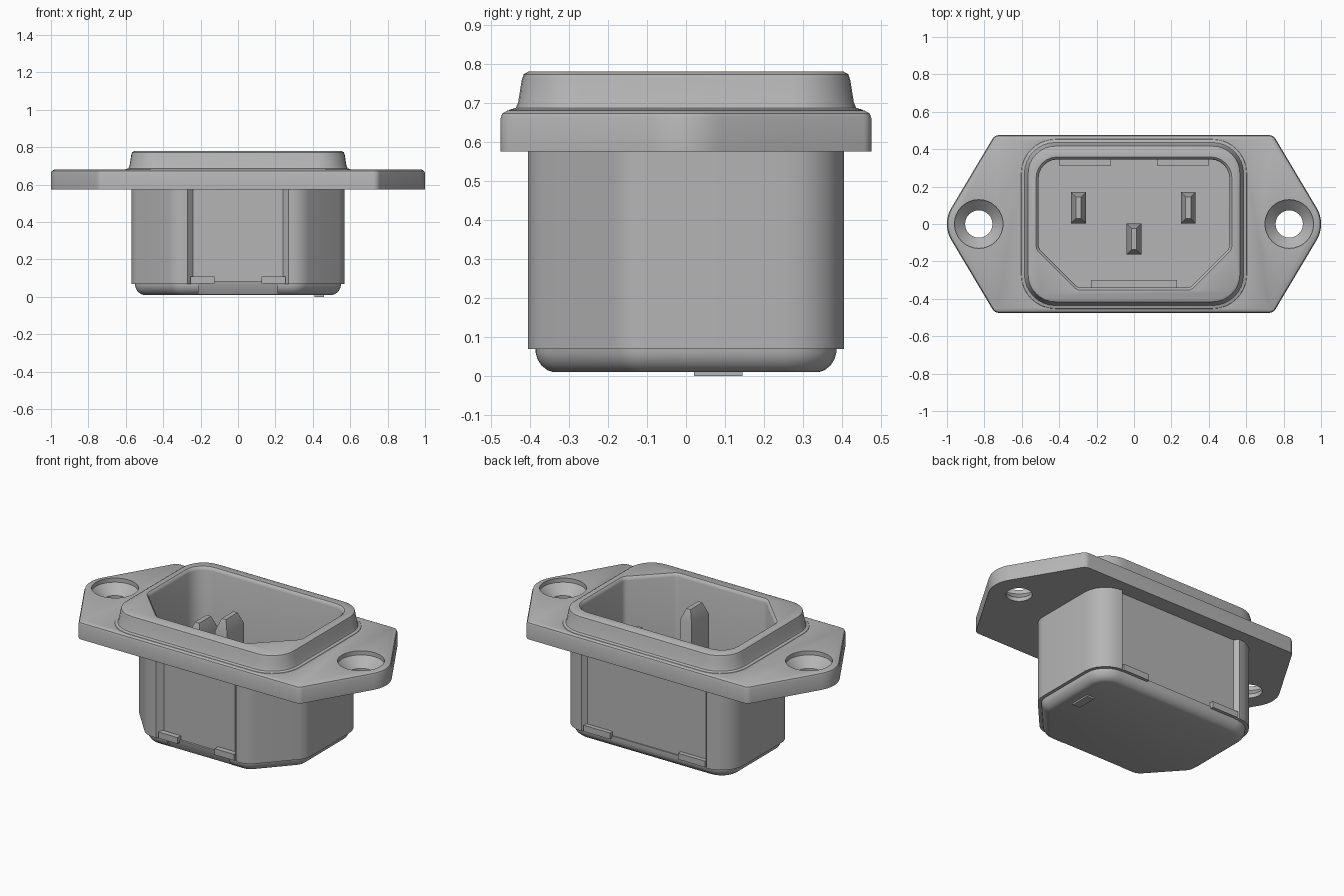
import bpy, bmesh, math
from mathutils import Vector

cube = bpy.data.objects.get("Cube")
if cube:
    bpy.data.objects.remove(cube, do_unlink=True)

grey = bpy.data.materials.new("light_grey_plastic")
grey.use_nodes = True
colour = (0.46, 0.46, 0.46, 1)
grey.diffuse_color = colour
grey.node_tree.nodes["Principled BSDF"].inputs["Base Color"].default_value = colour


def outline(corners, radii, inset, seg):
    """Inset a convex counter-clockwise polygon and round its corners."""
    pts = []
    for i, corner in enumerate(corners):
        p = Vector(corner)
        u = (Vector(corners[i - 1]) - p).normalized()
        v = (Vector(corners[(i + 1) % len(corners)]) - p).normalized()
        half = u.angle(v) / 2
        r = radii[i] if isinstance(radii, (list, tuple)) else radii
        centre = p + (u + v).normalized() * max(r, inset) / math.sin(half)
        r = max(r - inset, 0)
        middle = -(u + v)
        mid_angle = math.atan2(middle.y, middle.x)
        sweep = math.pi / 2 - half
        for k in range(seg + 1):
            a = mid_angle + sweep * (2 * k / seg - 1)
            pts.append(centre + r * Vector((math.cos(a), math.sin(a))))
    return pts


def loft(name, corners, levels, radii=0, seg=6):
    """Stack inset copies of one outline; levels are (z, inset)."""
    bm = bmesh.new()
    rings = [[bm.verts.new((p.x, p.y, z)) for p in outline(corners, radii, d, seg)]
             for z, d in levels]
    n = len(rings[0])
    for low, high in zip(rings, rings[1:]):
        for i in range(n):
            j = (i + 1) % n
            bm.faces.new((low[i], low[j], high[j], high[i]))
    bm.faces.new(rings[0][::-1])
    bm.faces.new(rings[-1])
    bmesh.ops.remove_doubles(bm, verts=bm.verts, dist=1e-5)
    bmesh.ops.recalc_face_normals(bm, faces=bm.faces)
    mesh = bpy.data.meshes.new(name)
    bm.to_mesh(mesh)
    bm.free()
    mesh.materials.append(grey)
    obj = bpy.data.objects.new(name, mesh)
    bpy.context.collection.objects.link(obj)
    return obj


def rect(x, y, hx, hy):
    return [(x - hx, y - hy), (x + hx, y - hy), (x + hx, y + hy), (x - hx, y + hy)]


def box(name, x, y, hx, hy, z0, z1):
    return loft(name, rect(x, y, hx, hy), [(z0, 0), (z1, 0)], seg=1)


def combine(obj, other, operation):
    mod = obj.modifiers.new("combine", "BOOLEAN")
    mod.operation, mod.object, mod.solver = operation, other, "EXACT"
    bpy.context.view_layer.objects.active = obj
    bpy.ops.object.modifier_apply(modifier=mod.name)
    bpy.data.objects.remove(other, do_unlink=True)


# Mounting flange with rounded ears
housing = loft("housing", [(-0.745, -0.475), (0.745, -0.475), (1.028, 0),
                           (0.745, 0.475), (-0.745, 0.475), (-1.028, 0)],
               [(0.575, 0), (0.66, 0), (0.673, 0.005), (0.68, 0.018)],
               [0.04, 0.04, 0.17] * 2, seg=8)

# Raised collar with a small fillet at its foot
collar = loft("collar", rect(0, 0, 0.58, 0.43),
              [(0.67, -0.03), (0.682, -0.022), (0.687, -0.006), (0.7, 0),
               (0.757, 0.009), (0.773, 0.014), (0.78, 0.027)], 0.16, seg=8)
combine(housing, collar, "UNION")

# Rear body with chamfered front corners
body_shape = [(-0.34, -0.405), (0.34, -0.405), (0.57, -0.15),
              (0.57, 0.405), (-0.57, 0.405), (-0.57, -0.15)]
body_radii = [0.12, 0.12, 0.12, 0.15, 0.15, 0.12]
combine(housing, loft("body", body_shape, [(0.07, 0), (0.6, 0)], body_radii), "UNION")

# Plug cavity
cavity = loft("cavity", [(-0.3, -0.34), (0.3, -0.34), (0.51, -0.13),
                         (0.51, 0.345), (-0.51, 0.345), (-0.51, -0.13)],
              [(0.12, 0), (0.76, 0), (0.773, -0.005), (0.785, -0.02)],
              [0.04, 0.04, 0.04, 0.1, 0.1, 0.04])
combine(housing, cavity, "DIFFERENCE")

# Countersunk screw holes
for x in (-0.83, 0.83):
    hole = loft("hole", rect(x, 0, 0.13, 0.13),
                [(0.55, 0.057), (0.6, 0.057), (0.655, 0), (0.7, 0)], 0.13, seg=8)
    combine(housing, hole, "DIFFERENCE")

# Shallow clip recesses with slanted ends, front and back
front = [(-0.28, -0.415), (0.28, -0.415), (0.24, -0.372), (-0.24, -0.372)]
back = [(-0.4, 0.378), (0.4, 0.378), (0.43, 0.415), (-0.43, 0.415)]
for shape in (front, back):
    recess = loft("recess", shape, [(0.06, 0), (0.575, 0)], seg=1)
    combine(housing, recess, "DIFFERENCE")

parts = [housing]

# Bottom cap with rounded edge and a sloped notch at the front
cap = loft("bottom_cap", body_shape,
           [(0.01, 0.065), (0.015, 0.05), (0.028, 0.034), (0.045, 0.024),
            (0.06, 0.02), (0.085, 0.02)], body_radii)
notch = box("notch", 0, 0, 0.21, 0.1, -0.1, 0.1)
notch.location = (0, -0.458, 0.001)
notch.rotation_euler.x = 0.49
combine(cap, notch, "DIFFERENCE")
parts.append(cap)
parts.append(box("bottom_nub", 0.435, 0.083, 0.025, 0.062, 0, 0.03))

# Clip tabs at the foot of each recess, and ledges inside the cavity
for side, s in (("left", 1), ("right", -1)):
    parts.append(box(side + "_front_tab", 0.19 * s, -0.384, 0.065, 0.02, 0.072, 0.11))
    parts.append(box(side + "_back_tab", 0.32 * s, 0.386, 0.09, 0.018, 0.072, 0.11))
    parts.append(box(side + "_back_ledge", 0.262 * s, 0.33, 0.137, 0.02, 0.1, 0.16))
parts.append(box("front_ledge", 0, -0.325, 0.23, 0.025, 0.1, 0.16))

# Contact pins with tapered tips; the centre one is longer
for name, x, y, tip in (("left_pin", 0.29, 0.087, 0.6), ("right_pin", -0.297, 0.087, 0.6),
                        ("earth_pin", 0, -0.08, 0.765)):
    parts.append(loft(name, rect(x, y, 0.04, 0.083),
                      [(0.1, 0), (tip - 0.07, 0), (tip, 0.026)], seg=1))

# Smooth curved walls, keep sharp edges
bpy.ops.object.select_all(action="DESELECT")
for obj in parts:
    obj.select_set(True)
bpy.context.view_layer.objects.active = housing
bpy.ops.object.shade_smooth_by_angle(angle=math.radians(35))
